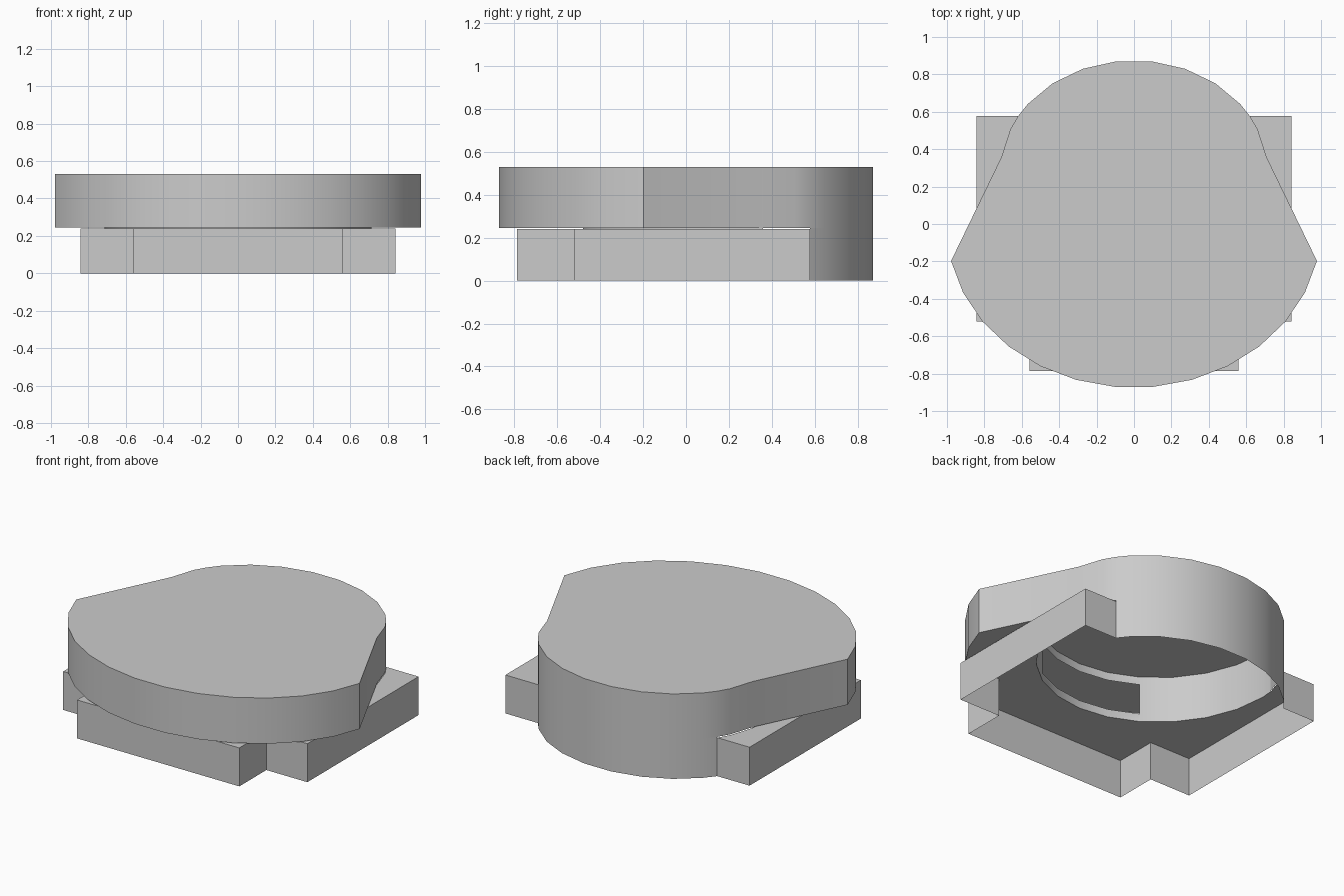
import bpy, bmesh
from math import sin, cos, radians, pi

if "Cube" in bpy.data.objects:
    bpy.data.objects.remove(bpy.data.objects["Cube"])

BASE_Z, SLAB_Z, TOP_Z = 0.24, 0.245, 0.53


def arc(degrees, cy, rx, ry):
    """Points on an ellipse, angle measured from the y axis towards +x."""
    return [(rx * sin(radians(d)), cy + ry * cos(radians(d))) for d in degrees]


def mirrored(points):
    """The same half outline on the -x side, in reverse order."""
    return [(-x, y) for x, y in reversed(points) if abs(x) > 1e-5]


def wall(bm, points, z0, z1):
    low = [bm.verts.new((x, y, z0)) for x, y in points]
    high = [bm.verts.new((x, y, z1)) for x, y in points]
    for i in range(len(points) - 1):
        bm.faces.new((low[i], low[i + 1], high[i + 1], high[i]))


def cap(bm, points, z):
    face = bm.faces.new([bm.verts.new((x, y, z)) for x, y in points])
    bmesh.ops.triangulate(bm, faces=[face], ngon_method='EAR_CLIP')


def finish(name, bm):
    bmesh.ops.remove_doubles(bm, verts=bm.verts, dist=0.0005)
    bmesh.ops.recalc_face_normals(bm, faces=bm.faces)
    mesh = bpy.data.meshes.new(name)
    bm.to_mesh(mesh)
    bm.free()
    obj = bpy.data.objects.new(name, mesh)
    bpy.context.collection.objects.link(obj)
    bpy.context.view_layer.objects.active = obj
    obj.select_set(True)
    bpy.ops.object.shade_smooth_by_angle(angle=radians(30))
    obj.select_set(False)


# Shared outlines: rear round, its continuation as the front of the inner ring
rear = arc([7.5, 22.5, 37.5, 52.5, 60, 67.5, 82.5], 0.28, 0.715, 0.595)
rear_low = rear[:5]
side = [rear[6]] + arc([90], 0.28, 0.715, 0.595)
ring_front = arc(range(105, 181, 15), 0.28, 0.715, 0.76)
inner_half = side + ring_front
inner = inner_half + mirrored(inner_half)
front_half = arc(range(102, 173, 12), -0.02, 1.0, 0.855)
front_half += arc([174], -0.02, 1.0, 0.855)
front = [rear[6]] + front_half + mirrored([rear[6]] + front_half)
rear_full = mirrored(rear) + rear

# Upper slab: top, outer sides and underside around the round opening
bm = bmesh.new()
outline = rear + front[1:-1] + mirrored(rear)
cap(bm, outline, TOP_Z)
wall(bm, outline + outline[:1], SLAB_Z, TOP_Z)
cap(bm, front + inner[::-1][1:-1], SLAB_Z)
finish("upper_slab", bm)

# Rear skirt: the rear round carried down to the ground
bm = bmesh.new()
wall(bm, mirrored(rear_low) + rear_low, 0, SLAB_Z)
finish("rear_skirt", bm)

# Stepped base: open underneath, with a ceiling around the opening
bm = bmesh.new()
half = [rear[4], (0.843, 0.577), (0.843, -0.52), (0.56, -0.52), (0.56, -0.787)]
base = half + mirrored(half)
wall(bm, base, 0, BASE_Z)
hole = rear[4:6] + inner + mirrored(rear[4:6])
cap(bm, base + hole[::-1][1:-1], BASE_Z)
finish("stepped_base", bm)

# Inner ring wall with a wide slot at the front
bm = bmesh.new()
slot = arc(range(150, 211, 15), 0.28, 0.715, 0.76)
right = side + ring_front[:4]
for part in (right, mirrored(right)):
    wall(bm, part, BASE_Z, TOP_Z)
wall(bm, slot, BASE_Z, 0.29)
wall(bm, slot, 0.48, TOP_Z)
finish("inner_ring", bm)
